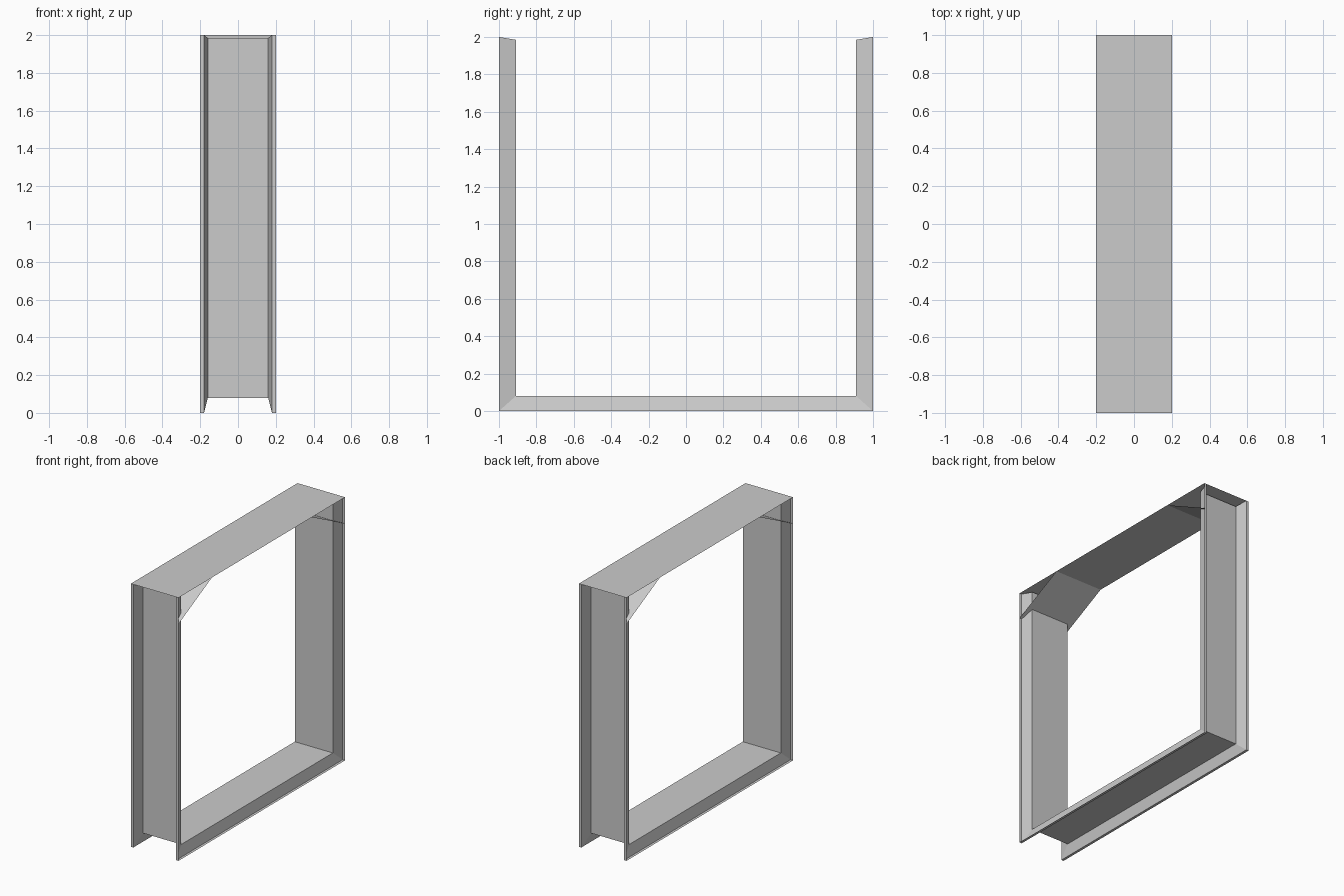
import bpy

if "Cube" in bpy.data.objects:
    bpy.data.objects.remove(bpy.data.objects["Cube"])


def add_mesh(name, verts, faces):
    mesh = bpy.data.meshes.new(name)
    mesh.from_pydata(verts, [], faces)
    mesh.update()
    ob = bpy.data.objects.new(name, mesh)
    bpy.context.collection.objects.link(ob)
    return ob


# Channel profile: (x, t), t = 0 on the outer rim and 1 on the recessed web
profile = [(0.2, 0), (0.18, 0), (0.16, 1), (-0.16, 1), (-0.18, 0), (-0.2, 0)]

# Mitred corners of the U path: outer (y, z), inner (y, z)
corners = [
    ((-1, 2), (-0.91, 1.985)),
    ((-1, 0), (-0.91, 0.08)),
    ((1, 0), (0.91, 0.08)),
    ((1, 2), (0.91, 1.985)),
]

# Sides and sill: open sheet channel swept through the corners
names = ["front_post", "bottom_sill", "back_post"]
n = len(profile)
for name, a, b in zip(names, corners, corners[1:]):
    verts = [(x, *end[t]) for end in (a, b) for x, t in profile]
    faces = [(i, i + 1, n + i + 1, n + i) for i in range(n - 1)]
    add_mesh(name, verts, faces)

# Flat top plate
add_mesh("top_plate",
         [(-0.2, -1, 2), (0.2, -1, 2), (0.2, 1, 2), (-0.2, 1, 2)],
         [(0, 1, 2, 3)])

# Sloping corner braces, notched around the post web
half = [(0.2, 0.6, 2), (0.2, 1, 1.8), (0.18, 1, 1.8), (0.16, 0.91, 1.845)]
for name, s in (("front_brace", -1), ("back_brace", 1)):
    right = [(x, s * y, z) for x, y, z in half]
    left = [(-x, y, z) for x, y, z in right]
    # centre panel plus a tab outside each flange
    inner = [(x, s * 0.91, 1.845) for x in (0.2, -0.2)]
    verts = right + left + inner
    faces = [(0, 8, 3, 7, 9, 4), (8, 1, 2, 3), (9, 7, 6, 5)]
    add_mesh(name, verts, faces)
